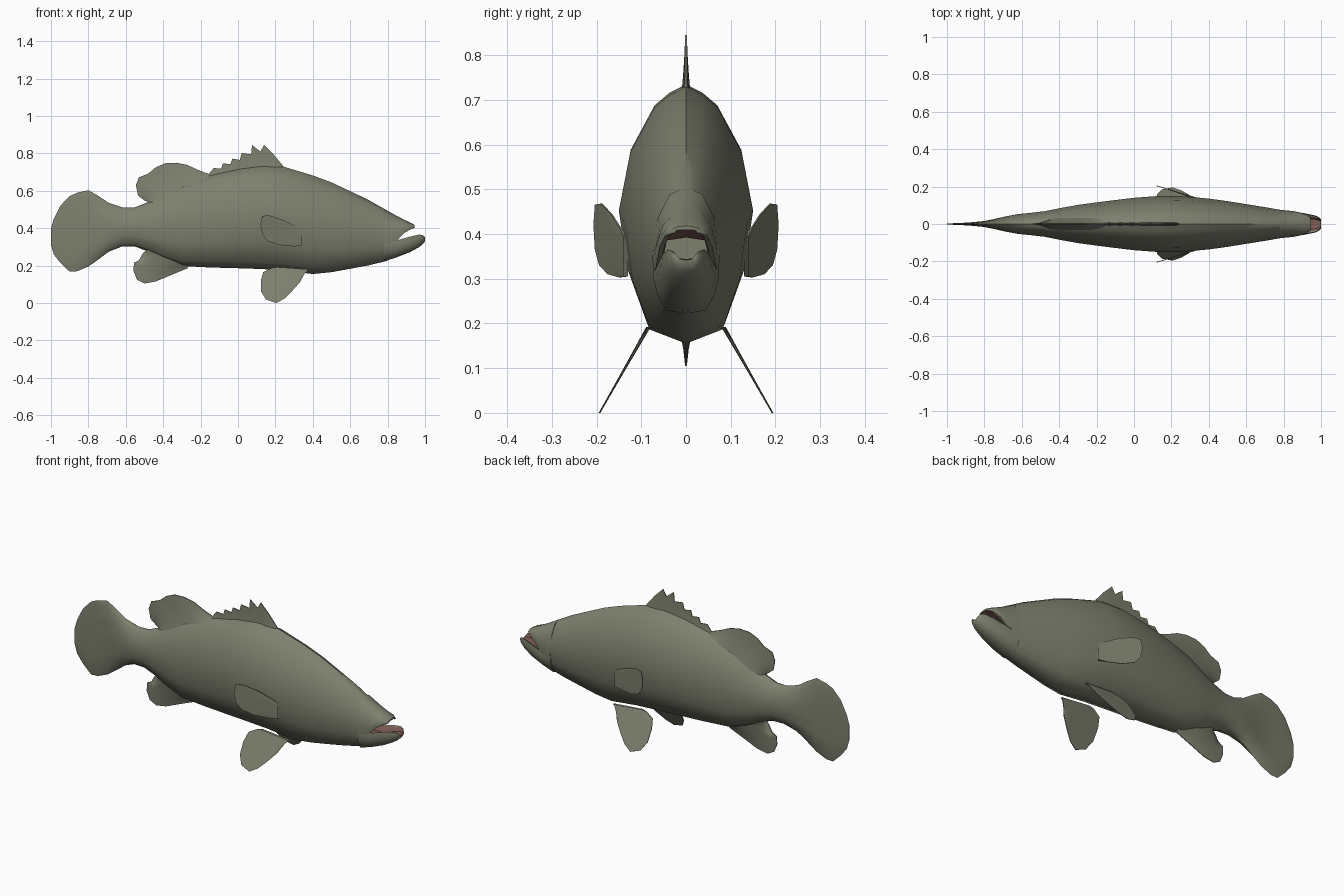
import bpy, bmesh, math


def material(name, rgb):
    m = bpy.data.materials.new(name)
    m.diffuse_color = (*rgb, 1)
    return m


SKIN = material("olive_skin", (0.205, 0.215, 0.155))
MOUTH = material("mouth_red_brown", (0.21, 0.105, 0.09))


def finish(name, bm, angle=50):
    bmesh.ops.recalc_face_normals(bm, faces=bm.faces)
    me = bpy.data.meshes.new(name)
    bm.to_mesh(me)
    bm.free()
    me.materials.append(SKIN)
    me.materials.append(MOUTH)
    me.shade_smooth()
    me.set_sharp_from_angle(angle=math.radians(angle))
    ob = bpy.data.objects.new(name, me)
    bpy.context.collection.objects.link(ob)
    return ob


def loft(name, stations, half, mouth=()):
    """Stations are (x, top, bottom, half width); half is a profile from top to bottom."""
    bm = bmesh.new()
    n = len(half)
    loop = half + [(-w, h) for w, h in half[-2:0:-1]]
    rings = [[bm.verts.new((x, w * u, b + (t - b) * v)) for u, v in loop]
             for x, t, b, w in stations]
    k = len(loop)
    for r0, r1 in zip(rings, rings[1:]):
        for i in range(k):
            j = (i + 1) % k
            f = bm.faces.new((r0[i], r0[j], r1[j], r1[i]))
            seg = i if i < n - 1 else k - 1 - i
            f.material_index = int(seg in mouth)
    bm.faces.new(rings[0])
    bm.faces.new(rings[-1])
    return finish(name, bm)


def fin(name, rays, base_t, tip_t=0.002, place=lambda x, z: 0.0, side=1):
    """Rays are (base x, base z, tip x, tip z); the fin thins toward the tips."""
    bm = bmesh.new()
    rows = 5
    grids = []
    for s in (1, -1):
        grid = []
        for bx, bz, tx, tz in rays:
            col = []
            for r in range(rows):
                q = r / (rows - 1)
                x, z = bx + (tx - bx) * q, bz + (tz - bz) * q
                t = tip_t + (base_t - tip_t) * (1 - q) ** 1.5
                col.append(bm.verts.new((x, side * place(x, z) + s * t, z)))
            grid.append(col)
        grids.append(grid)
        for a, b in zip(grid, grid[1:]):
            for r in range(rows - 1):
                bm.faces.new((a[r], b[r], b[r + 1], a[r + 1]))
    # close the rim
    rims = [g[0] + [c[-1] for c in g[1:-1]] + g[-1][::-1] for g in grids]
    for i in range(len(rims[0]) - 1):
        bm.faces.new((rims[0][i], rims[0][i + 1], rims[1][i + 1], rims[1][i]))
    return finish(name, bm)


def spread(base0, base1, tips):
    """Rays from evenly spaced points on a base line to the given tips."""
    m = len(tips) - 1
    return [(base0[0] + (base1[0] - base0[0]) * i / m,
             base0[1] + (base1[1] - base0[1]) * i / m, *p) for i, p in enumerate(tips)]


# body and tail fan in one skin
loft("body_and_tail", [
    (-1.0, .40, .31, .002), (-.985, .45, .26, .003), (-.95, .52, .215, .005),
    (-.90, .572, .168, .007), (-.86, .59, .17, .010), (-.80, .603, .195, .016),
    (-.75, .575, .23, .026), (-.69, .535, .275, .040), (-.62, .512, .302, .053),
    (-.55, .512, .302, .060), (-.48, .54, .275, .068), (-.40, .585, .235, .084),
    (-.30, .64, .198, .102), (-.15, .685, .19, .122), (0, .718, .186, .140),
    (.12, .735, .182, .149), (.24, .73, .175, .150), (.40, .682, .155, .136),
    (.50, .645, .165, .122), (.60, .598, .183, .106), (.70, .55, .202, .090),
    (.80, .493, .226, .073)],
    [(0, 1), (.25, .965), (.47, .915), (.83, .735), (1, .5), (.88, .27), (.6, .06), (0, 0)])

# jaws with coloured inner faces
loft("upper_jaw", [
    (.78, .505, .31, .076), (.85, .465, .333, .069), (.885, .447, .372, .062),
    (.925, .428, .395, .050), (.943, .418, .402, .034)],
    [(0, 1), (.47, .92), (.83, .65), (1, .25), (.95, 0), (.78, 0), (.62, .4), (0, .45)],
    mouth=(5, 6))
loft("lower_jaw", [
    (.78, .345, .222, .074), (.85, .335, .245, .067), (.92, .355, .272, .056),
    (.97, .366, .30, .045), (.99, .362, .317, .035), (1.0, .35, .33, .024)],
    [(0, .6), (.55, .65), (.75, .96), (.92, 1), (1, .7), (.87, .35), (.6, .06), (0, 0)],
    mouth=(0, 1))

# spiny dorsal fin
fin("spiny_dorsal_fin", spread((.25, .70), (-.17, .66), [
    (.24, .735), (.19, .795), (.14, .845), (.12, .81), (.075, .845), (.07, .795),
    (.02, .802), (.01, .765), (-.03, .772), (-.04, .742), (-.08, .747),
    (-.09, .718), (-.13, .722), (-.16, .685)]), .012)

# soft dorsal fin
fin("soft_dorsal_fin", spread((-.15, .65), (-.47, .51), [
    (-.15, .688), (-.21, .71), (-.27, .738), (-.33, .75), (-.39, .747), (-.44, .725),
    (-.48, .692), (-.53, .672), (-.546, .63), (-.535, .575), (-.50, .548), (-.46, .54)]), .04)

# anal fin
fin("anal_fin", spread((-.26, .23), (-.49, .30), [
    (-.27, .185), (-.32, .165), (-.38, .14), (-.44, .115), (-.50, .105), (-.54, .125),
    (-.558, .17), (-.557, .215), (-.53, .228), (-.51, .265), (-.49, .285)]), .035)

# paired fins
pelvic = spread((.38, .18), (.21, .192), [
    (.36, .165), (.33, .11), (.29, .065), (.25, .025), (.205, 0), (.15, .018),
    (.124, .06), (.122, .12), (.135, .165), (.18, .188)])
pectoral = spread((.34, .395), (.34, .305), [
    (.30, .415), (.24, .445), (.17, .468), (.13, .466), (.12, .42), (.13, .365),
    (.16, .33), (.22, .31), (.30, .303)])
for label, side in (("left", 1), ("right", -1)):
    fin(label + "_pelvic_fin", pelvic, .005, .002,
        lambda x, z: .088 + (.185 - z) * .57, side)
    fin(label + "_pectoral_fin", pectoral, .005, .002,
        lambda x, z: .138 + (.33 - x) * .32, side)
